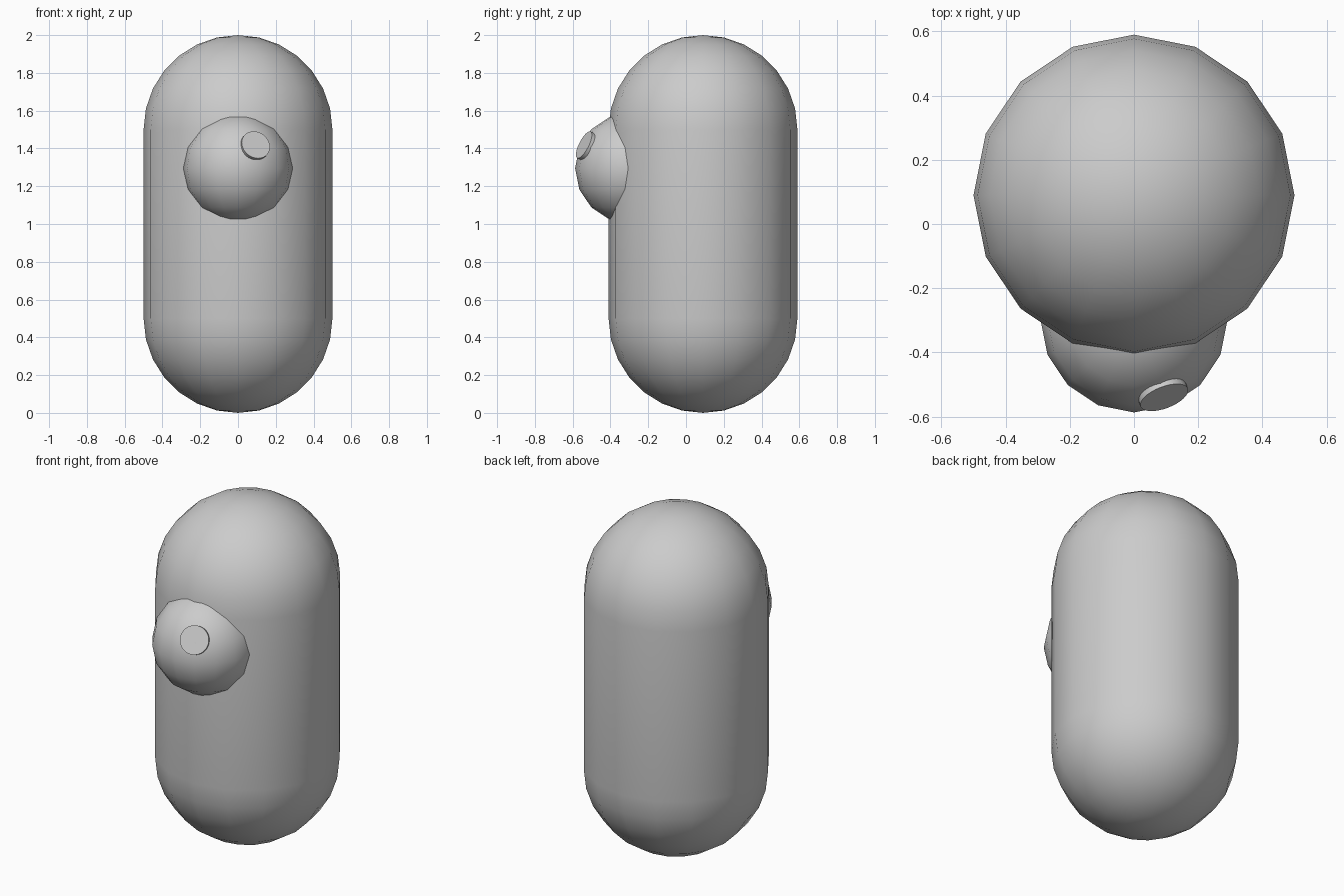
import bpy, bmesh
from math import sin, cos, pi
from mathutils import Vector

if "Cube" in bpy.data.objects:
    bpy.data.objects.remove(bpy.data.objects["Cube"])


def finish(name, bm, angle=None):
    bmesh.ops.remove_doubles(bm, verts=bm.verts, dist=1e-5)
    bmesh.ops.recalc_face_normals(bm, faces=bm.faces)
    mesh = bpy.data.meshes.new(name)
    bm.to_mesh(mesh)
    bm.free()
    ob = bpy.data.objects.new(name, mesh)
    bpy.context.collection.objects.link(ob)
    bpy.ops.object.select_all(action='DESELECT')
    ob.select_set(True)
    bpy.context.view_layer.objects.active = ob
    if angle is None:
        bpy.ops.object.shade_smooth()
    else:
        bpy.ops.object.shade_smooth_by_angle(angle=angle)
    return ob


def lathe(name, profile, sides):
    # revolve an (r, z) profile around the vertical axis
    bm = bmesh.new()
    vs = [bm.verts.new((r, 0, z)) for r, z in profile]
    edges = [bm.edges.new(p) for p in zip(vs, vs[1:])]
    bmesh.ops.spin(bm, geom=vs + edges, cent=(0, 0, 0), axis=(0, 0, 1),
                   angle=2 * pi, steps=sides)
    return finish(name, bm)


# capsule body: two half-sphere ends joined by a straight wall
N = 7
arc = [(0.5 * sin(i * pi / 2 / N), 0.5 * cos(i * pi / 2 / N)) for i in range(N + 1)]
arc[0] = (0.0, 0.5)
profile = [(r, 1.5 + z) for r, z in arc] + [(r, 0.5 - z) for r, z in reversed(arc)]
body = lathe("body", profile, 16)
body.location = (0, 0.09, 0)

# single round eye on the front
R = 0.292
eye_centre = Vector((0, -0.295, 1.295))
ring = [(abs(R * sin(i * pi / 8)) if 0 < i < 8 else 0.0, R * cos(i * pi / 8)) for i in range(9)]
eye = lathe("eye", ring, 16)
eye.location = eye_centre

# small disc pupil on the upper right of the eye
direction = Vector((0.095, -0.247, 0.125)).normalized()
bm = bmesh.new()
bmesh.ops.create_cone(bm, cap_ends=True, segments=32, radius1=0.079,
                      radius2=0.079, depth=0.03)
pupil = finish("pupil", bm, 0.6)
pupil.location = eye_centre + direction * 0.276
pupil.rotation_euler = direction.to_track_quat('Z', 'Y').to_euler()
